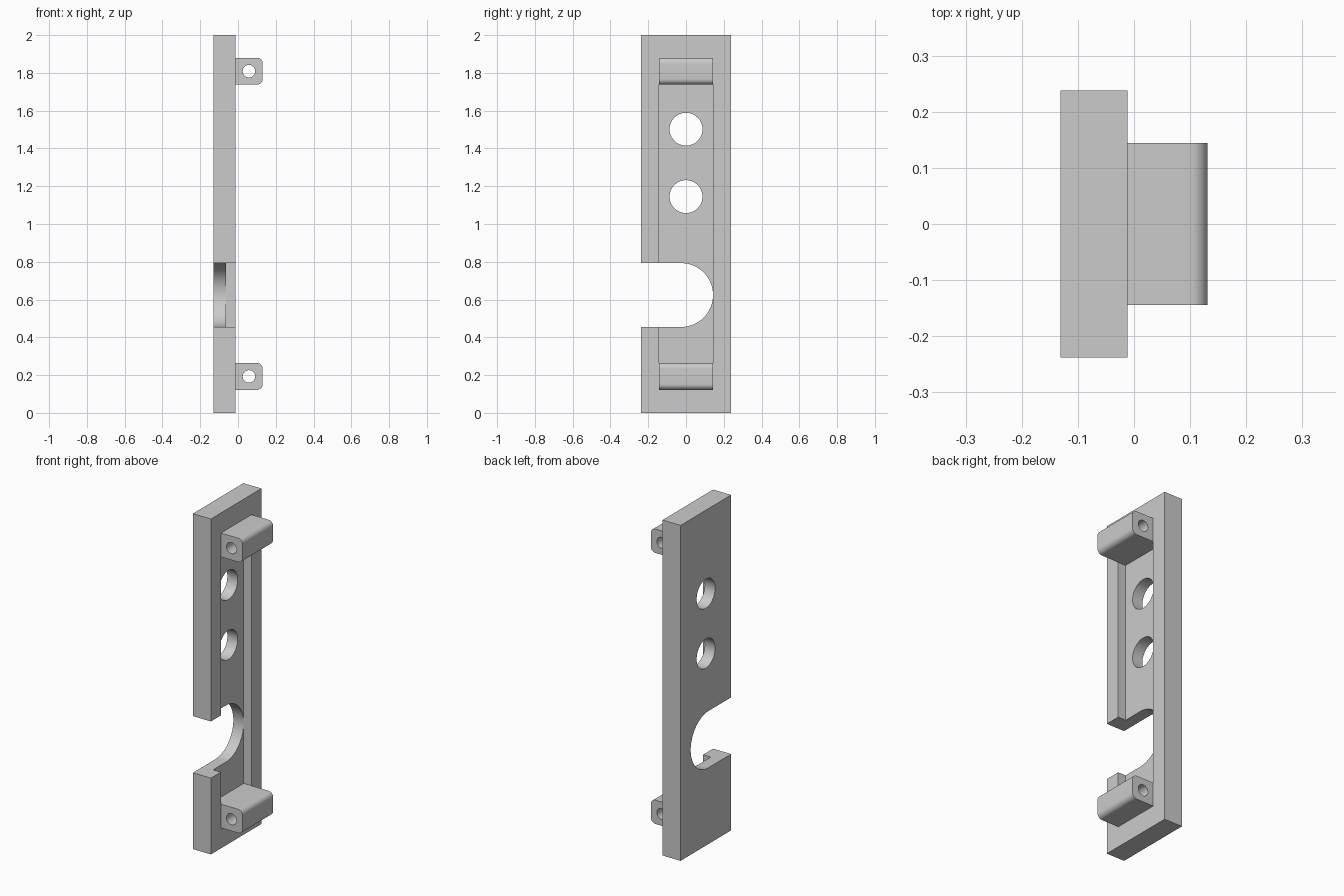
import bpy, bmesh
from math import sin, cos, pi, radians

if "Cube" in bpy.data.objects:
    bpy.data.objects.remove(bpy.data.objects["Cube"], do_unlink=True)

grey = bpy.data.materials.new("plain grey")
grey.use_nodes = True
color = (0.6, 0.6, 0.6, 1)
grey.diffuse_color = color
grey.node_tree.nodes["Principled BSDF"].inputs["Base Color"].default_value = color


def arc(u, v, r, start, end, steps):
    """Points on an arc, angles in degrees."""
    angles = [radians(start + (end - start) * i / steps) for i in range(steps + 1)]
    return [(u + r * cos(a), v + r * sin(a)) for a in angles]


def circle(u, v, r):
    return arc(u, v, r, 0, 360, 64)[:-1]


def prism(name, profile, axis, low, high):
    """Extrude a profile along x (profile in y, z) or y (profile in x, z)."""
    bm = bmesh.new()
    place = (lambda u, v: (low, u, v)) if axis == "x" else (lambda u, v: (u, low, v))
    face = bm.faces.new([bm.verts.new(place(u, v)) for u, v in profile])
    new = bmesh.ops.extrude_face_region(bm, geom=[face])["geom"]
    shift = (high - low, 0, 0) if axis == "x" else (0, high - low, 0)
    bmesh.ops.translate(bm, vec=shift,
                        verts=[g for g in new if isinstance(g, bmesh.types.BMVert)])
    bmesh.ops.recalc_face_normals(bm, faces=bm.faces)
    mesh = bpy.data.meshes.new(name)
    bm.to_mesh(mesh)
    bm.free()
    mesh.materials.append(grey)
    obj = bpy.data.objects.new(name, mesh)
    bpy.context.collection.objects.link(obj)
    return obj


def rect(u0, u1, v0, v1):
    return [(u0, v0), (u1, v0), (u1, v1), (u0, v1)]


def activate(obj):
    bpy.ops.object.select_all(action="DESELECT")
    obj.select_set(True)
    bpy.context.view_layer.objects.active = obj


def cut(obj, cutter):
    cutter.hide_render = True
    mod = obj.modifiers.new("cut", "BOOLEAN")
    mod.operation, mod.solver, mod.object = "DIFFERENCE", "EXACT", cutter
    activate(obj)
    bpy.ops.object.modifier_apply(modifier=mod.name)
    bpy.data.objects.remove(cutter, do_unlink=True)


def smooth(obj):
    activate(obj)
    bpy.ops.object.shade_smooth_by_angle(angle=radians(30))


back, face_x, floor_x, outer = -0.131, -0.012, -0.063, 0.131
half, inner = 0.238, 0.144
lug_size, lug_z = 0.142, (0.122, 1.738)

# Long plate with a shallow channel between the lugs
plate = prism("back_plate", rect(-half, half, 0, 2), "x", back, face_x)
cut(plate, prism("channel_cutter", rect(-inner, inner, lug_z[0] + lug_size, lug_z[1]),
                 "x", floor_x, 0.1))

# Two round holes and the open slot with a round end
for z in (1.145, 1.502):
    cut(plate, prism("hole_cutter", circle(0, z, 0.087), "x", -0.3, 0.3))
slot = [(-0.5, 0.455)] + arc(-0.026, 0.624, 0.169, -90, 90, 48) + [(-0.5, 0.793)]
cut(plate, prism("slot_cutter", slot, "x", -0.3, 0.3))
smooth(plate)

# Hinge lugs with rounded outer edges and a pin hole
for name, z in zip(("lower_lug", "upper_lug"), lug_z):
    top, r = z + lug_size, 0.03
    profile = ([(face_x, z)] + arc(outer - r, z + r, r, -90, 0, 10)
               + arc(outer - r, top - r, r, 0, 90, 10) + [(face_x, top)])
    lug = prism(name, profile, "y", -inner, inner)
    cut(lug, prism("pin_cutter", circle(0.058, z + lug_size / 2, 0.033), "y", -0.5, 0.5))
    smooth(lug)
